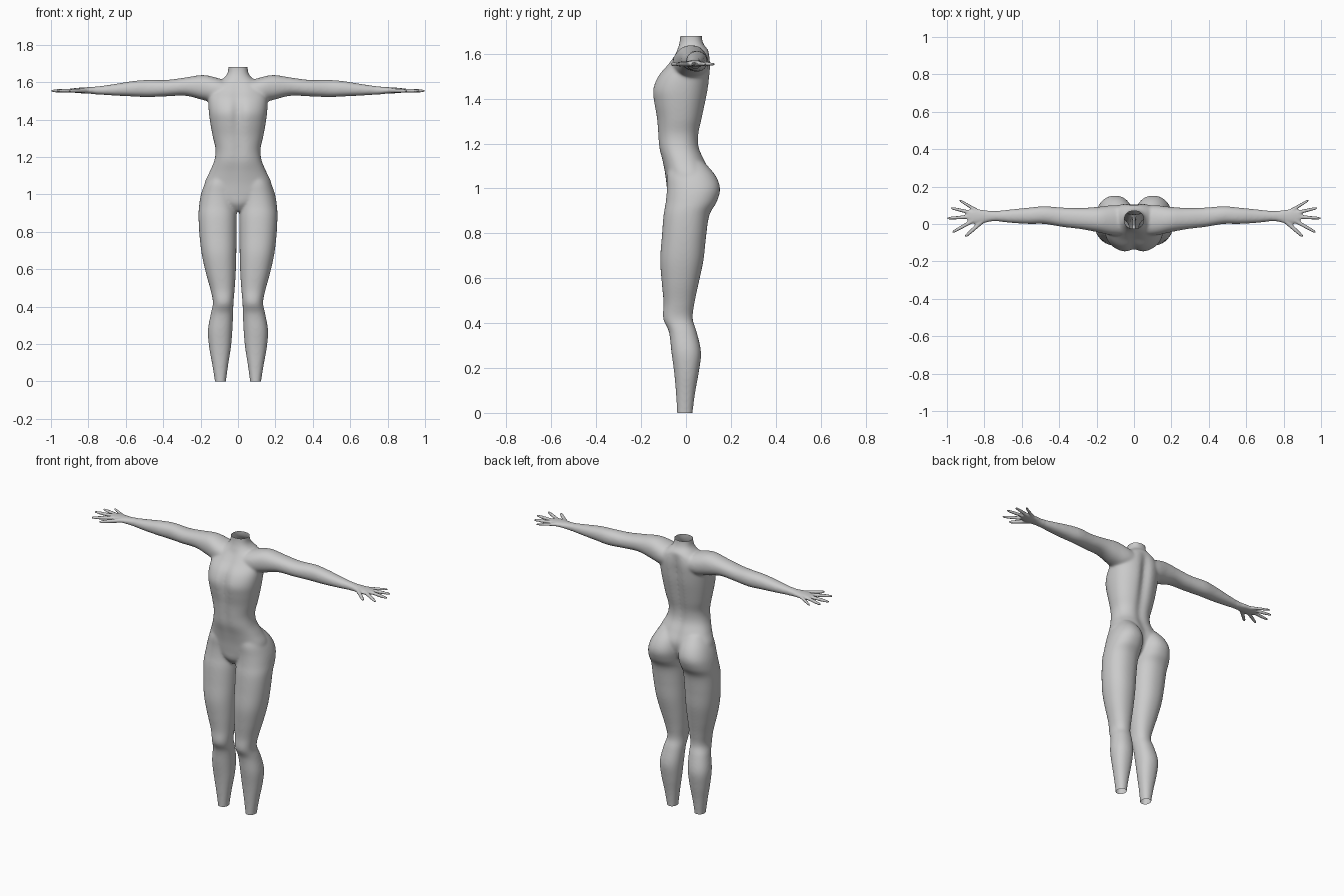
import bpy, bmesh, math
from mathutils import Vector

if "Cube" in bpy.data.objects:
    bpy.data.objects.remove(bpy.data.objects["Cube"])


def spline(rows, n=6):
    """Catmull-Rom interpolation of section rows."""
    out = []
    for i in range(len(rows) - 1):
        a, b, c, d = (rows[min(max(i + k, 0), len(rows) - 1)] for k in (-1, 0, 1, 2))
        for j in range(n):
            t = j / n
            out.append([0.5 * (2 * q + (r - p) * t + (2 * p - 5 * q + 4 * r - s) * t * t
                               + (3 * q - p - 3 * r + s) * t ** 3)
                        for p, q, r, s in zip(a, b, c, d)])
    return out + [list(rows[-1])]


def oval(u0, u1, v0, v1, power=2.2, n=48):
    """Superellipse filling the box u0..u1, v0..v1."""
    pts = []
    for i in range(n):
        a = 2 * math.pi * i / n
        c, s = math.cos(a), math.sin(a)
        cu = math.copysign(abs(c) ** (2 / power), c)
        sv = math.copysign(abs(s) ** (2 / power), s)
        pts.append(((u0 + u1) / 2 + cu * (u1 - u0) / 2, (v0 + v1) / 2 + sv * (v1 - v0) / 2, s))
    return pts


def loft(bm, rings):
    rings = [[bm.verts.new(p) for p in r] for r in rings]
    for a, b in zip(rings, rings[1:]):
        for i in range(len(a)):
            k = (i + 1) % len(a)
            bm.faces.new((a[i], a[k], b[k], b[i]))
    bm.faces.new(rings[0])
    bm.faces.new(rings[-1])


def finger(bm, start, end, r0, r1):
    a, b = Vector(start), Vector(end)
    d = (b - a).normalized()
    side = d.cross(Vector((0, 0, 1))).normalized()
    up = side.cross(d)
    rings = []
    for t, k in ((0, 1), (.35, .95), (.6, 1), (.88, .95), (.96, .75), (1, .35)):
        r = (r0 + (r1 - r0) * t) * k
        rings.append([a.lerp(b, t) + r * (side * math.cos(i * math.pi / 6) + up * math.sin(i * math.pi / 6))
                      for i in range(12)])
    loft(bm, rings)


# torso and neck: z, half width, front y, back y, front groove, back groove
TORSO = [
    (.91, .02, -.05, .02, 0, 0), (.95, .09, -.078, .07, 0, 0),
    (1.0, .17, -.085, .10, 0, .005), (1.06, .178, -.092, .112, 0, .01),
    (1.12, .152, -.105, .088, .002, .01), (1.18, .127, -.122, .062, .006, .01),
    (1.24, .12, -.128, .06, .008, .012), (1.31, .135, -.133, .075, .008, .015),
    (1.38, .148, -.146, .09, .014, .018), (1.44, .156, -.152, .102, .02, .02),
    (1.50, .158, -.128, .109, .014, .02), (1.55, .15, -.085, .112, .008, .015),
    (1.59, .122, -.055, .108, .005, .008), (1.615, .085, -.04, .10, 0, 0),
    (1.64, .06, -.031, .08, 0, 0), (1.67, .052, -.026, .071, 0, 0), (1.71, .052, -.026, .071, 0, 0)]
# leg: z, inner x, outer x, front y, back y
LEG = [
    (1.12, .03, .14, -.07, .078), (1.06, .012, .176, -.085, .13), (1.0, .005, .198, -.085, .152),
    (.94, .006, .208, -.09, .137), (.88, .007, .211, -.10, .104), (.78, .008, .206, -.108, .089),
    (.68, .009, .194, -.115, .078), (.58, .012, .172, -.108, .057), (.49, .018, .147, -.10, .038),
    (.42, .024, .134, -.102, .03), (.36, .026, .146, -.076, .048), (.27, .03, .161, -.065, .067),
    (.18, .038, .154, -.053, .057), (.09, .052, .138, -.045, .041), (0, .064, .124, -.04, .03),
    (-.05, .066, .122, -.04, .03)]
# arm and palm: x, front y, back y, bottom z, top z
ARM = [
    (.04, -.06, .10, 1.50, 1.60), (.12, -.06, .10, 1.49, 1.625), (.19, -.045, .092, 1.505, 1.638),
    (.28, -.028, .086, 1.527, 1.625), (.38, -.016, .088, 1.524, 1.612), (.48, 0, .095, 1.52, 1.612),
    (.56, 0, .088, 1.523, 1.606), (.66, .006, .078, 1.528, 1.59), (.75, .015, .069, 1.534, 1.577),
    (.80, .006, .074, 1.539, 1.573), (.85, 0, .08, 1.541, 1.57), (.89, .012, .073, 1.545, 1.566)]
# fingers: base x, y, tip x, y, base radius, tip radius
FINGERS = [
    (.83, .066, .935, .128, .011, .007), (.86, .058, .98, .086, .012, .008),
    (.86, .04, 1.0, .03, .012, .008), (.86, .018, .972, -.045, .012, .008),
    (.80, .025, .903, -.068, .014, .009)]

bm = bmesh.new()
rings = []
for z, hw, yf, yb, gf, gb in spline(TORSO):
    rings.append([(u, v + (gf * max(0, -s) - gb * max(0, s)) * math.exp(-(u / .03) ** 2), z)
                  for u, v, s in oval(-hw, hw, yf, yb, 2.3, 72)])
loft(bm, rings)
for side in (-1, 1):
    loft(bm, [[(side * u, v, z) for u, v, s in oval(a, b, yf, yb)]
              for z, a, b, yf, yb in spline(LEG)])
    loft(bm, [[(side * x, u, v) for u, v, s in oval(yf, yb, zb, zt)]
              for x, yf, yb, zb, zt in spline(ARM)])
    for x0, y0, x1, y1, r0, r1 in FINGERS:
        finger(bm, (side * x0, y0, 1.556), (side * x1, y1, 1.553), r0, r1)
bmesh.ops.recalc_face_normals(bm, faces=bm.faces)
mesh = bpy.data.meshes.new("body")
bm.to_mesh(mesh)
bm.free()
body = bpy.data.objects.new("body", mesh)
bpy.context.collection.objects.link(body)
bpy.context.view_layer.objects.active = body
body.select_set(True)

# fuse the parts into one skin
remesh = body.modifiers.new("fuse", 'REMESH')
remesh.mode = 'VOXEL'
remesh.voxel_size = .0055
bpy.ops.object.modifier_apply(modifier="fuse")

# blend the joins, gently on the hands
soft = body.vertex_groups.new(name="soft")
for v in body.data.vertices:
    soft.add([v.index], 1.0 if abs(v.co.x) < .74 else .12, 'REPLACE')
smooth = body.modifiers.new("blend", 'SMOOTH')
smooth.factor = .5
smooth.iterations = 24
smooth.vertex_group = "soft"
bpy.ops.object.modifier_apply(modifier="blend")

# open cuts at neck and ankles
bm = bmesh.new()
bm.from_mesh(body.data)
for z, n in ((0, -1), (1.68, 1)):
    bmesh.ops.bisect_plane(bm, geom=bm.verts[:] + bm.edges[:] + bm.faces[:], plane_co=(0, 0, z),
                           plane_no=(0, 0, n), clear_outer=True)
for f in bm.faces:
    f.smooth = True
bm.to_mesh(body.data)
bm.free()
